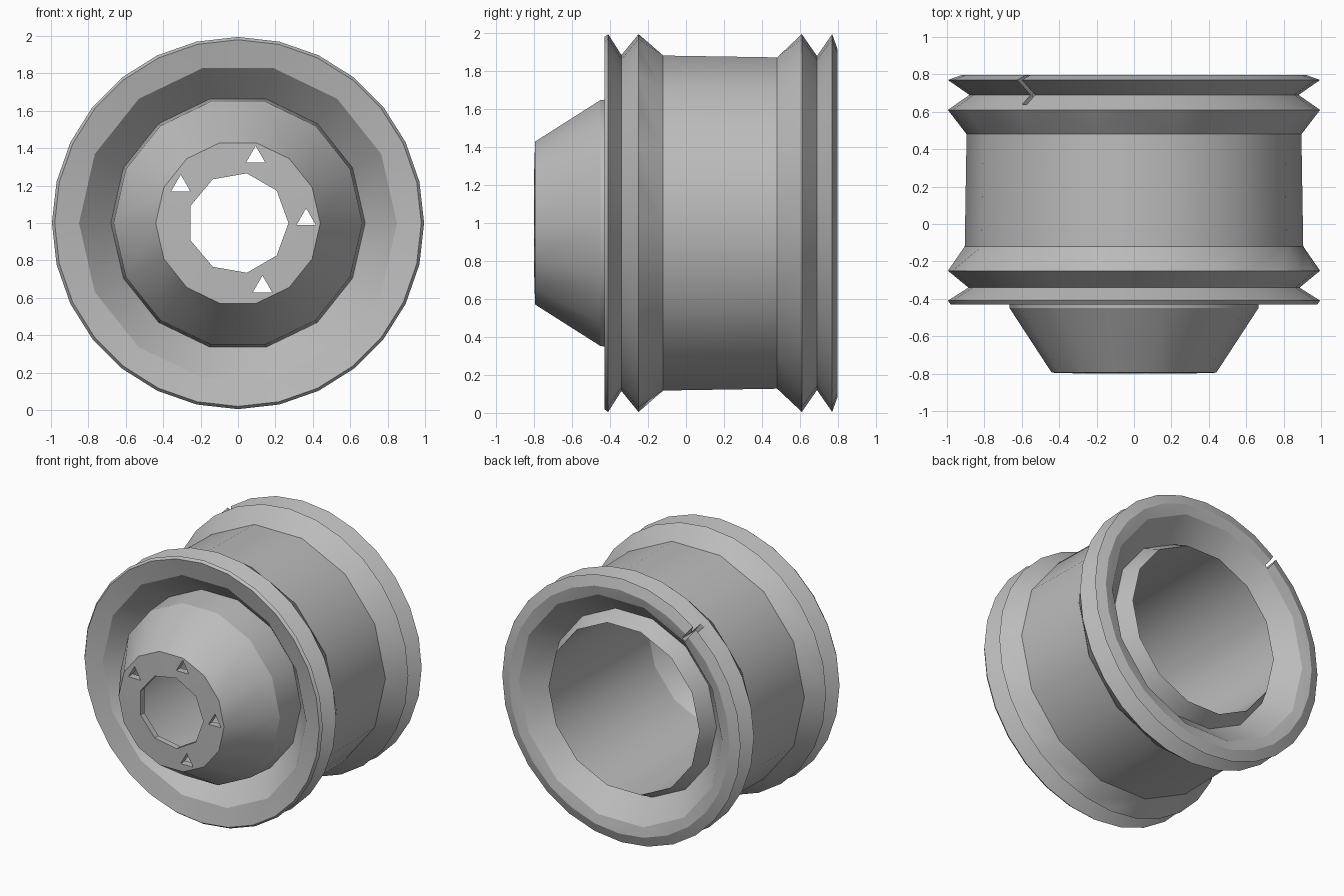
import bpy, bmesh, math
from mathutils import Matrix

cube = bpy.data.objects.get("Cube")
if cube:
    bpy.data.objects.remove(cube)

grey = bpy.data.materials.new("rim grey")
grey.use_nodes = True
colour = (0.5, 0.5, 0.5, 1)
grey.diffuse_color = colour
grey.node_tree.nodes["Principled BSDF"].inputs["Base Color"].default_value = colour

COARSE, FINE, BORE = 14, 28, 9

# Closed cross-section: (depth y, radius, sides)
profile = [
    (-.80, .27, BORE), (-.795, .44, COARSE),                        # hub face
    (-.45, .665, COARSE), (-.22, .68, COARSE), (-.40, .85, COARSE), # hub cone, recess
    (-.43, .98, FINE), (-.41, .995, FINE),                          # front lip
    (-.34, .885, FINE), (-.25, .995, FINE),                         # front groove
    (-.12, .905, COARSE), (.48, .895, COARSE),                      # barrel
    (.61, .995, FINE), (.69, .88, FINE),                            # rear groove
    (.77, .995, FINE), (.797, .92, FINE),                           # rear lip
    (.78, .85, COARSE), (.62, .69, COARSE), (.74, .63, COARSE),     # rear recess, opening
    (-.40, .60, COARSE), (-.74, .40, COARSE), (-.755, .27, BORE),   # inside
]


def zip_rings(bm, a, b):
    """Join two rings that may have different side counts."""
    n, m = len(a), len(b)
    if n == m:
        for k in range(n):
            bm.faces.new((a[k], a[(k + 1) % n], b[(k + 1) % n], b[k]))
        return
    i = j = 0
    while i < n or j < m:
        if j == m or (i < n and (i + 1) * m <= (j + 1) * n):
            bm.faces.new((a[i % n], a[(i + 1) % n], b[j % m]))
            i += 1
        else:
            bm.faces.new((a[i % n], b[(j + 1) % m], b[j % m]))
            j += 1


def add_object(name, bm):
    bmesh.ops.recalc_face_normals(bm, faces=bm.faces)
    mesh = bpy.data.meshes.new(name)
    bm.to_mesh(mesh)
    bm.free()
    mesh.materials.append(grey)
    obj = bpy.data.objects.new(name, mesh)
    bpy.context.collection.objects.link(obj)
    return obj


# Wheel rim
bm = bmesh.new()
rings = []
for y, r, n in profile:
    turns = [math.tau * k / n for k in range(n)]
    rings.append([bm.verts.new((r * math.cos(t), y, 1 + r * math.sin(t))) for t in turns])
for k, ring in enumerate(rings):
    zip_rings(bm, ring, rings[(k + 1) % len(rings)])
rim = add_object("wheel_rim", bm)

# Cutters: four three-sided bolt holes and a narrow slot in the rear flange
bm = bmesh.new()
for k in range(-1, 3):
    t = math.radians(3 + 72 * k)
    place = Matrix.Translation((.365 * math.cos(t), -.75, 1 + .365 * math.sin(t)))
    bmesh.ops.create_cone(bm, cap_ends=True, segments=3, radius1=.06, radius2=.06, depth=.3,
                          matrix=place @ Matrix.Rotation(math.pi / 2, 4, 'X'))
t = math.radians(128)
place = (Matrix.Translation((.98 * math.cos(t), .74, 1 + .98 * math.sin(t)))
         @ Matrix.Rotation(-t, 4, 'Y') @ Matrix.Diagonal((.24, .2, .03, 1)))
bmesh.ops.create_cube(bm, size=1, matrix=place)
cutter = add_object("hole_cutter", bm)
cutter.hide_render = True

cut = rim.modifiers.new("holes", 'BOOLEAN')
cut.operation = 'DIFFERENCE'
cut.solver = 'EXACT'
cut.object = cutter

# Bake the cuts, then shade softly with sharp rims
bpy.context.view_layer.update()
depsgraph = bpy.context.evaluated_depsgraph_get()
baked = bpy.data.meshes.new_from_object(rim.evaluated_get(depsgraph))
rim.modifiers.clear()
rim.data = baked
bpy.data.objects.remove(cutter)

bpy.ops.object.select_all(action='DESELECT')
rim.select_set(True)
bpy.context.view_layer.objects.active = rim
bpy.ops.object.shade_smooth_by_angle(angle=math.radians(28))
